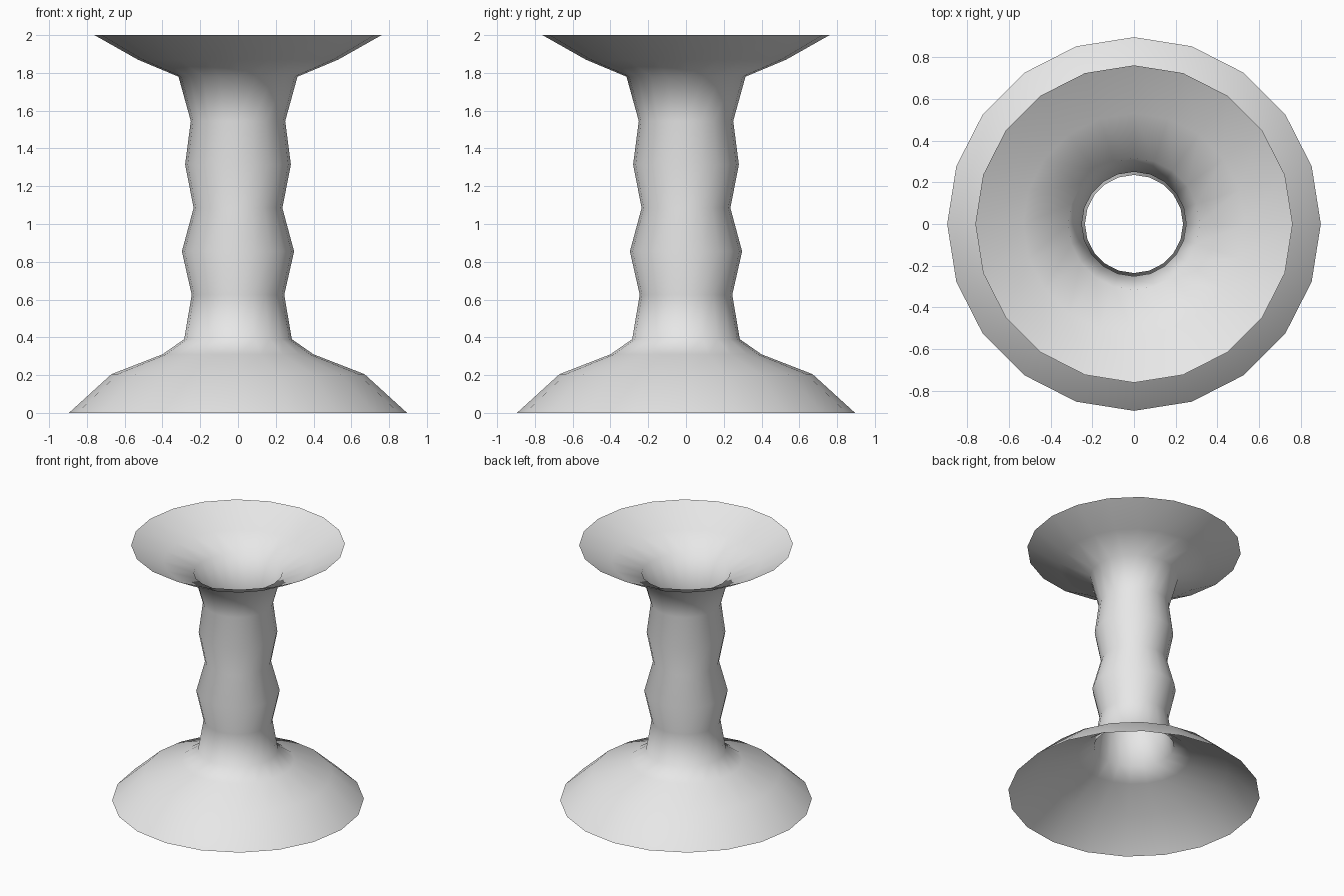
import bpy
import bmesh
import math
from mathutils import Vector

cube = bpy.data.objects.get("Cube")
if cube:
    bpy.data.objects.remove(cube, do_unlink=True)

SIDES = 20

# Plain grey finish
grey = bpy.data.materials.new("plain_grey")
grey.use_nodes = True
colour = (0.8, 0.8, 0.8, 1)
grey.diffuse_color = colour
grey.node_tree.nodes["Principled BSDF"].inputs["Base Color"].default_value = colour

# Radius and height, from the foot up the rippled stem to the flared rim
profile = [
    (0.895, 0), (0.67, 0.205), (0.4, 0.31), (0.285, 0.39),
    (0.245, 0.625), (0.297, 0.855), (0.235, 1.085), (0.28, 1.315),
    (0.25, 1.545), (0.315, 1.78), (0.53, 1.87), (0.76, 2),
]


def lathe(name, points, sides, material):
    """Turn an open profile around z into a thin, hollow shell."""
    bm = bmesh.new()
    verts = [bm.verts.new((r, 0, z)) for r, z in points]
    edges = [bm.edges.new(pair) for pair in zip(verts, verts[1:])]
    bmesh.ops.spin(bm, geom=verts + edges, cent=(0, 0, 0), axis=(0, 0, 1),
                   angle=math.tau, steps=sides)
    bmesh.ops.remove_doubles(bm, verts=bm.verts[:], dist=0.0001)
    bm.normal_update()
    # Make every face point away from the axis
    inward = [f for f in bm.faces
              if f.normal.dot(Vector((*f.calc_center_median().xy, 0))) < 0]
    bmesh.ops.reverse_faces(bm, faces=inward)
    for face in bm.faces:
        face.smooth = True
    mesh = bpy.data.meshes.new(name)
    bm.to_mesh(mesh)
    bm.free()
    mesh.materials.append(material)
    obj = bpy.data.objects.new(name, mesh)
    bpy.context.collection.objects.link(obj)
    return obj


# Open-ended stand with a wide foot and flared top
lathe("flared_stand", profile, SIDES, grey)
